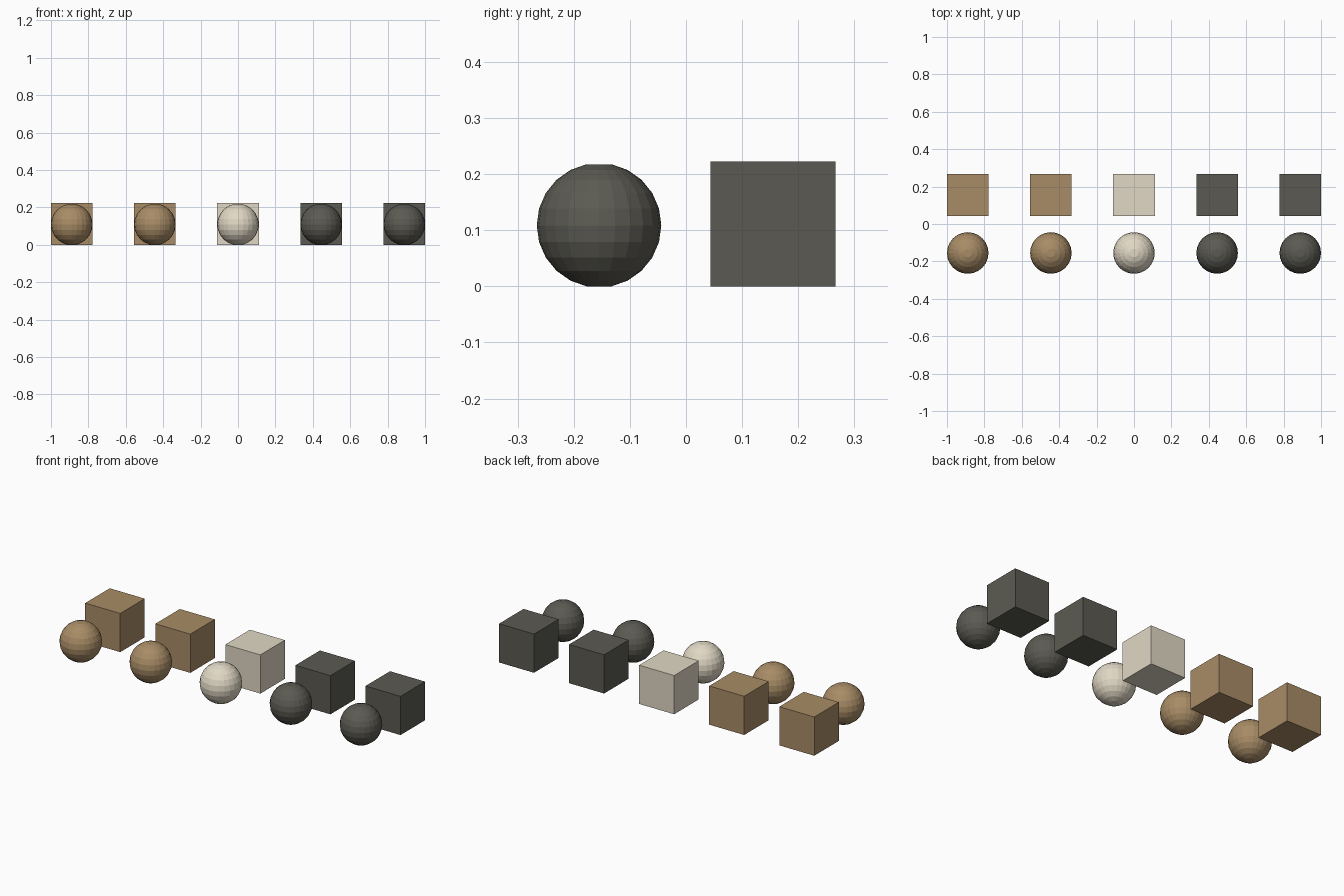
import bpy
import bmesh
from math import cos, sin, radians
from mathutils import Matrix

default = bpy.data.objects.get("Cube")
if default:
    bpy.data.objects.remove(default, do_unlink=True)

SIDE = 0.222
RADIUS = SIDE / 2
ROW_Y = 0.155        # distance of each row from the middle
SPACING = 0.4445
CAP_LATITUDE = 78.3  # spheres end in small flat caps
BANDS = 5            # bands from equator to cap
SEGMENTS = 24


def make_material(name, color):
    mat = bpy.data.materials.new(name)
    mat.use_nodes = True
    mat.diffuse_color = (*color, 1)
    bsdf = next(n for n in mat.node_tree.nodes if n.type == 'BSDF_PRINCIPLED')
    bsdf.inputs["Base Color"].default_value = (*color, 1)
    return mat


def add_object(name, bm, location, mat):
    bmesh.ops.recalc_face_normals(bm, faces=bm.faces)
    mesh = bpy.data.meshes.new(name)
    bm.to_mesh(mesh)
    bm.free()
    mesh.materials.append(mat)
    obj = bpy.data.objects.new(name, mesh)
    obj.location = location
    bpy.context.collection.objects.link(obj)


def add_block(name, x, mat):
    bm = bmesh.new()
    bmesh.ops.create_cube(bm, size=SIDE)
    add_object(name, bm, (x, ROW_Y, SIDE / 2), mat)


def add_ball(name, x, mat):
    # Spin a flat-capped arc around the vertical axis
    bm = bmesh.new()
    arc = []
    for i in range(-BANDS, BANDS + 1):
        lat = radians(CAP_LATITUDE * i / BANDS)
        arc.append(bm.verts.new((RADIUS * cos(lat), 0, RADIUS * sin(lat))))
    edges = [bm.edges.new(pair) for pair in zip(arc, arc[1:])]
    bmesh.ops.spin(bm, geom=arc + edges, axis=(0, 0, 1), cent=(0, 0, 0),
                   angle=radians(360), steps=SEGMENTS)
    bmesh.ops.remove_doubles(bm, verts=bm.verts, dist=0.0001)
    bmesh.ops.holes_fill(bm, edges=[e for e in bm.edges if e.is_boundary])
    height = RADIUS * sin(radians(CAP_LATITUDE))
    add_object(name, bm, (x, -ROW_Y, height), mat)


tan = make_material("tan", (0.392, 0.262, 0.133))
cream = make_material("cream", (0.753, 0.687, 0.558))
charcoal = make_material("charcoal", (0.105, 0.102, 0.084))

# Five pairs, each a block behind a ball
columns = [("far_right", tan), ("right", tan), ("middle", cream),
           ("left", charcoal), ("far_left", charcoal)]
for index, (place, mat) in enumerate(columns):
    x = (index - 2) * SPACING
    add_block(place + "_block", x, mat)
    add_ball(place + "_ball", x, mat)
